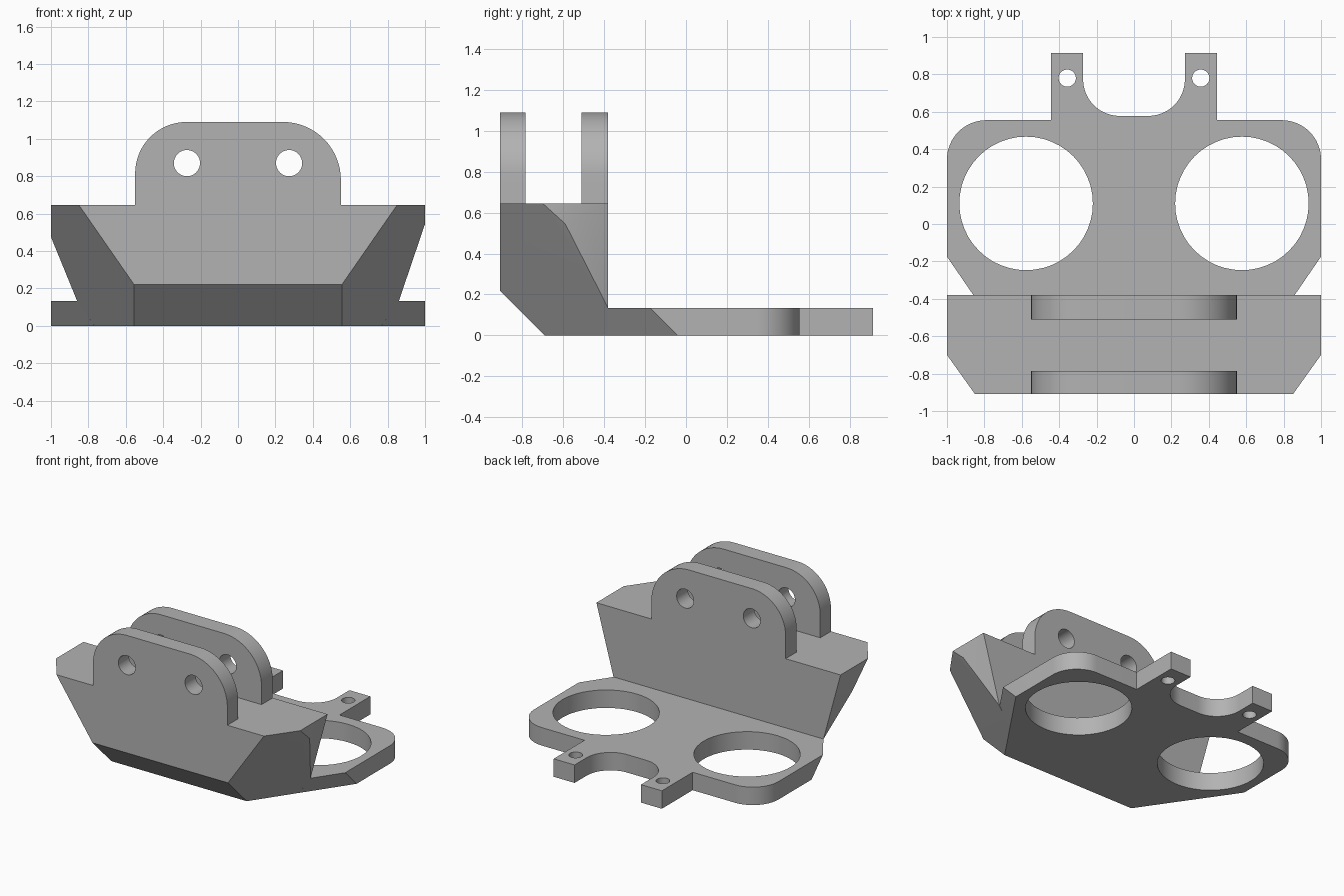
import bpy, bmesh
from math import sin, cos, pi, radians
from mathutils import Matrix, Vector

if "Cube" in bpy.data.objects:
    bpy.data.objects.remove(bpy.data.objects["Cube"], do_unlink=True)

grey = bpy.data.materials.new("plain grey")
grey.use_nodes = True
GREY = (0.45, 0.45, 0.45, 1)
grey.diffuse_color = GREY
grey.node_tree.nodes["Principled BSDF"].inputs["Base Color"].default_value = GREY

# Slanted flank plane shared by the block and the plate (mirrored in x)
SLOPE = 0.686


def arc(cx, cy, r, start, end, steps=16):
    span = radians(end - start)
    return [(cx + r * cos(radians(start) + span * i / steps),
             cy + r * sin(radians(start) + span * i / steps)) for i in range(steps + 1)]


def circle(cx, cy, r, steps=48):
    return arc(cx, cy, r, 0, 360, steps)[:-1]


def finish(bm, name):
    bmesh.ops.recalc_face_normals(bm, faces=bm.faces)
    mesh = bpy.data.meshes.new(name)
    bm.to_mesh(mesh)
    bm.free()
    mesh.materials.append(grey)
    obj = bpy.data.objects.new(name, mesh)
    bpy.context.collection.objects.link(obj)
    bpy.ops.object.select_all(action='DESELECT')
    obj.select_set(True)
    bpy.context.view_layer.objects.active = obj
    bpy.ops.object.shade_smooth_by_angle(angle=radians(25))
    return obj


def extruded(loops, depth):
    """Extrude an outline with holes from z = 0 up to depth."""
    bm = bmesh.new()
    for loop in loops:
        vs = [bm.verts.new((x, y, 0)) for x, y in loop]
        for a, b in zip(vs, vs[1:] + vs[:1]):
            bm.edges.new((a, b))
    bmesh.ops.triangle_fill(bm, edges=bm.edges[:], use_beauty=True, normal=(0, 0, 1))
    top = bmesh.ops.extrude_face_region(bm, geom=bm.faces[:], use_keep_orig=True)["geom"]
    bmesh.ops.translate(bm, vec=(0, 0, depth),
                        verts=[g for g in top if isinstance(g, bmesh.types.BMVert)])
    return bm


# Wedge block: faceted hull, the rear nick differs a little per side
block = bmesh.new()
for side, nick_y, nick_z in ((1, -0.59, 0.545), (-1, -0.52, 0.475)):
    for x, y, z in ((0.555, -0.69, 0), (0.555, -0.91, 0.22), (0.85, -0.91, 0.645),
                    (1, -0.70, 0.645), (1, -0.38, 0.645), (1, nick_y, nick_z),
                    (0.86, -0.38, 0.133), (0.767, -0.38, 0)):
        block.verts.new((side * x, y, z))
bmesh.ops.convex_hull(block, input=block.verts[:])
bmesh.ops.dissolve_limit(block, angle_limit=radians(1.5), verts=block.verts[:], edges=block.edges[:])
finish(block, "wedge_block")

# Base plate: right half outline mirrored, with two prongs and a U notch
half = ([(1, -0.38)] + arc(0.79, 0.345, 0.21, 0, 90) +
        [(0.443, 0.555), (0.443, 0.915), (0.272, 0.915)] +
        arc(0.077, 0.773, 0.195, 0, -90))
outline = half + [(-x, y) for x, y in reversed(half)]
holes = [circle(s * x, y, r) for s in (1, -1)
         for x, y, r in ((0.577, 0.11, 0.357), (0.357, 0.78, 0.046))]
plate = extruded([outline] + holes, 0.133)
for side in (1, -1):
    bmesh.ops.bisect_plane(plate, geom=plate.verts[:] + plate.edges[:] + plate.faces[:],
                           plane_co=(side * 0.555, -0.69, 0),
                           plane_no=Vector((side, -SLOPE, -SLOPE)).normalized(),
                           clear_outer=True)
    bmesh.ops.holes_fill(plate, edges=[e for e in plate.edges if e.is_boundary], sides=0)
finish(plate, "base_plate")

# Two upright lugs with rounded shoulders and pin holes
lug = ([(-0.55, 0.645), (0.55, 0.645)] + arc(0.24, 0.78, 0.31, 0, 90) +
       arc(-0.275, 0.815, 0.275, 90, 180))
lug_holes = [circle(s * 0.273, 0.87, 0.07) for s in (1, -1)]
for name, back_y, depth in (("front_lug", -0.785, 0.125), ("rear_lug", -0.38, 0.13)):
    bm = extruded([lug] + lug_holes, depth)
    bm.transform(Matrix.Translation((0, back_y, 0)) @ Matrix.Rotation(pi / 2, 4, 'X'))
    finish(bm, name)
